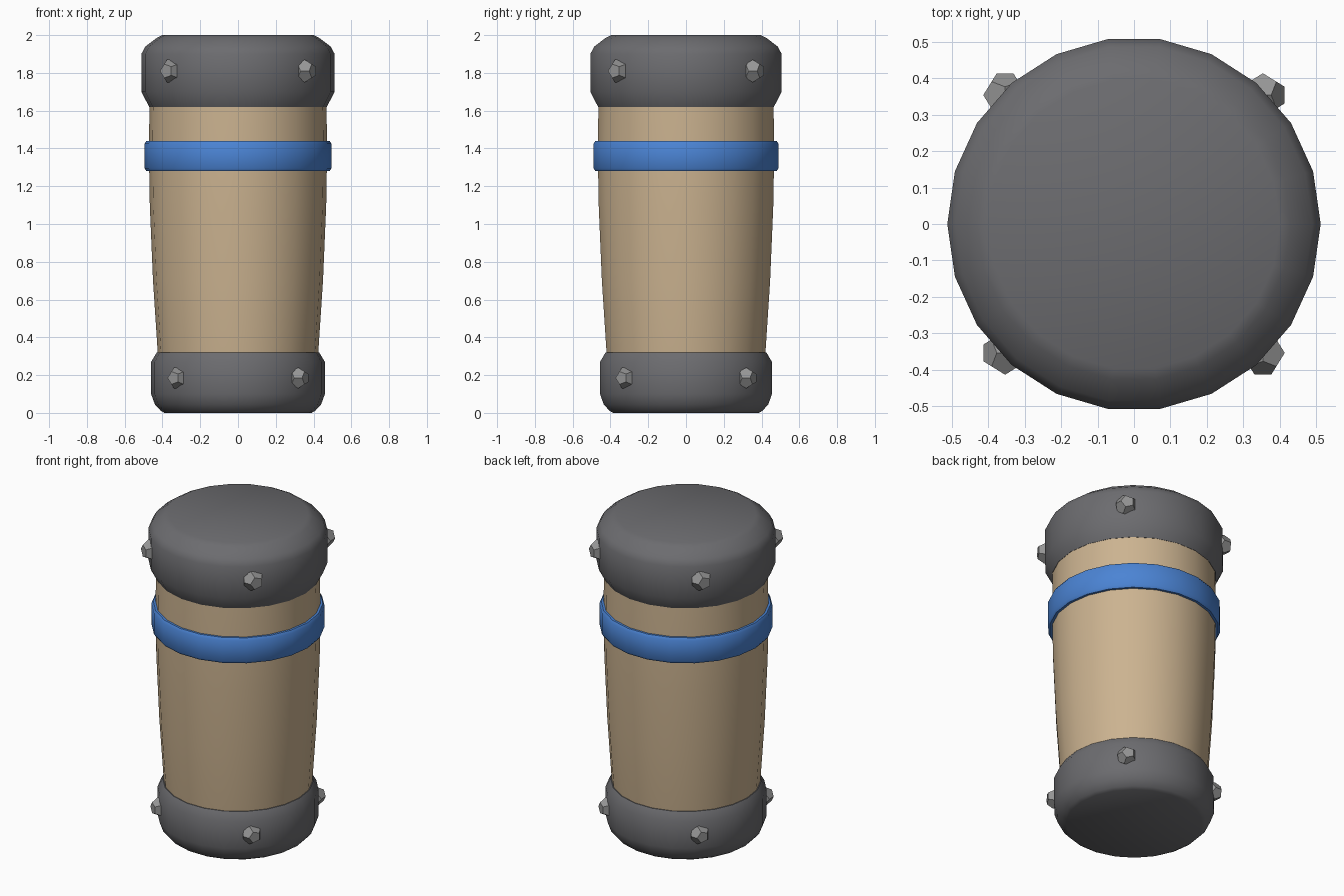
import bpy, bmesh
from math import pi, cos, sin, radians
from mathutils import Vector, Matrix

if "Cube" in bpy.data.objects:
    bpy.data.objects.remove(bpy.data.objects["Cube"])

SIDES = 22


def material(name, rgb):
    m = bpy.data.materials.new(name)
    m.diffuse_color = (*rgb, 1)
    m.use_nodes = True
    m.node_tree.nodes["Principled BSDF"].inputs["Base Color"].default_value = m.diffuse_color
    return m


def finish(name, bm, mat=None, smooth=None):
    bmesh.ops.recalc_face_normals(bm, faces=bm.faces)
    me = bpy.data.meshes.new(name)
    bm.to_mesh(me)
    bm.free()
    ob = bpy.data.objects.new(name, me)
    bpy.context.collection.objects.link(ob)
    if mat:
        me.materials.append(mat)
    if smooth:
        bpy.ops.object.select_all(action='DESELECT')
        ob.select_set(True)
        bpy.context.view_layer.objects.active = ob
        bpy.ops.object.shade_smooth_by_angle(angle=radians(smooth))
    return ob


def lathe(name, profile, mat=None, ring=False, smooth=50):
    """Spin (radius, z) points; closed ends, or a hollow ring."""
    bm = bmesh.new()
    loops = [[bm.verts.new((r * cos(2 * pi * i / SIDES), r * sin(2 * pi * i / SIDES), z))
              for i in range(SIDES)] for r, z in profile]
    pairs = list(zip(loops, loops[1:])) + ([(loops[-1], loops[0])] if ring else [])
    for a, b in pairs:
        for i in range(SIDES):
            j = (i + 1) % SIDES
            bm.faces.new((a[i], a[j], b[j], b[i]))
    if not ring:
        bm.faces.new(loops[0])
        bm.faces.new(loops[-1])
    return finish(name, bm, mat, smooth)


def rivet(name, centre, radius, angle):
    """Faceted dodecahedron stud."""
    g = (1 + 5 ** 0.5) / 2
    pts = [(x, y, z) for x in (-1, 1) for y in (-1, 1) for z in (-1, 1)]
    for a in (-1 / g, 1 / g):
        for b in (-g, g):
            pts += [(0, b, a), (a, 0, b), (b, a, 0)]
    bm = bmesh.new()
    rot = Matrix.Rotation(angle, 3, 'Z')
    for p in pts:
        bm.verts.new(rot @ Vector(p) * (radius / 3 ** 0.5) + Vector(centre))
    bmesh.ops.convex_hull(bm, input=bm.verts)
    bmesh.ops.dissolve_limit(bm, angle_limit=radians(2), verts=bm.verts, edges=bm.edges)
    return finish(name, bm, stud_grey)


wood = material("wood", (0.60, 0.45, 0.28))
blue = material("blue", (0.07, 0.23, 0.66))
dark = material("dark_metal", (0.15, 0.15, 0.16))
stud_grey = material("stud_metal", (0.30, 0.30, 0.30))

# Tapered wooden body
lathe("wooden_body", [(0.40, 0.10), (0.425, 0.32), (0.45, 0.70), (0.467, 1.10),
                      (0.472, 1.40), (0.467, 1.70)], wood)

# Painted band
lathe("blue_band", [(0.45, 1.28), (0.485, 1.28), (0.495, 1.295), (0.495, 1.425),
                    (0.485, 1.44), (0.45, 1.44)], blue, ring=True)

# Metal end caps
lathe("bottom_cap", [(0.39, 0.0), (0.41, 0.012), (0.44, 0.045), (0.46, 0.10),
                     (0.46, 0.27), (0.43, 0.32)], dark)
lathe("top_cap", [(0.47, 1.62), (0.512, 1.70), (0.512, 1.90), (0.49, 1.94),
                  (0.43, 1.985), (0.40, 2.0)], dark)

# Four studs around each cap
for cap, ring_r, z, size in (("bottom", 0.45, 0.185, 0.059), ("top", 0.50, 1.81, 0.064)):
    for k in range(4):
        a = pi / 4 + k * pi / 2
        rivet(f"{cap}_rivet_{k + 1}", (ring_r * cos(a), ring_r * sin(a), z), size, k * pi / 2)
